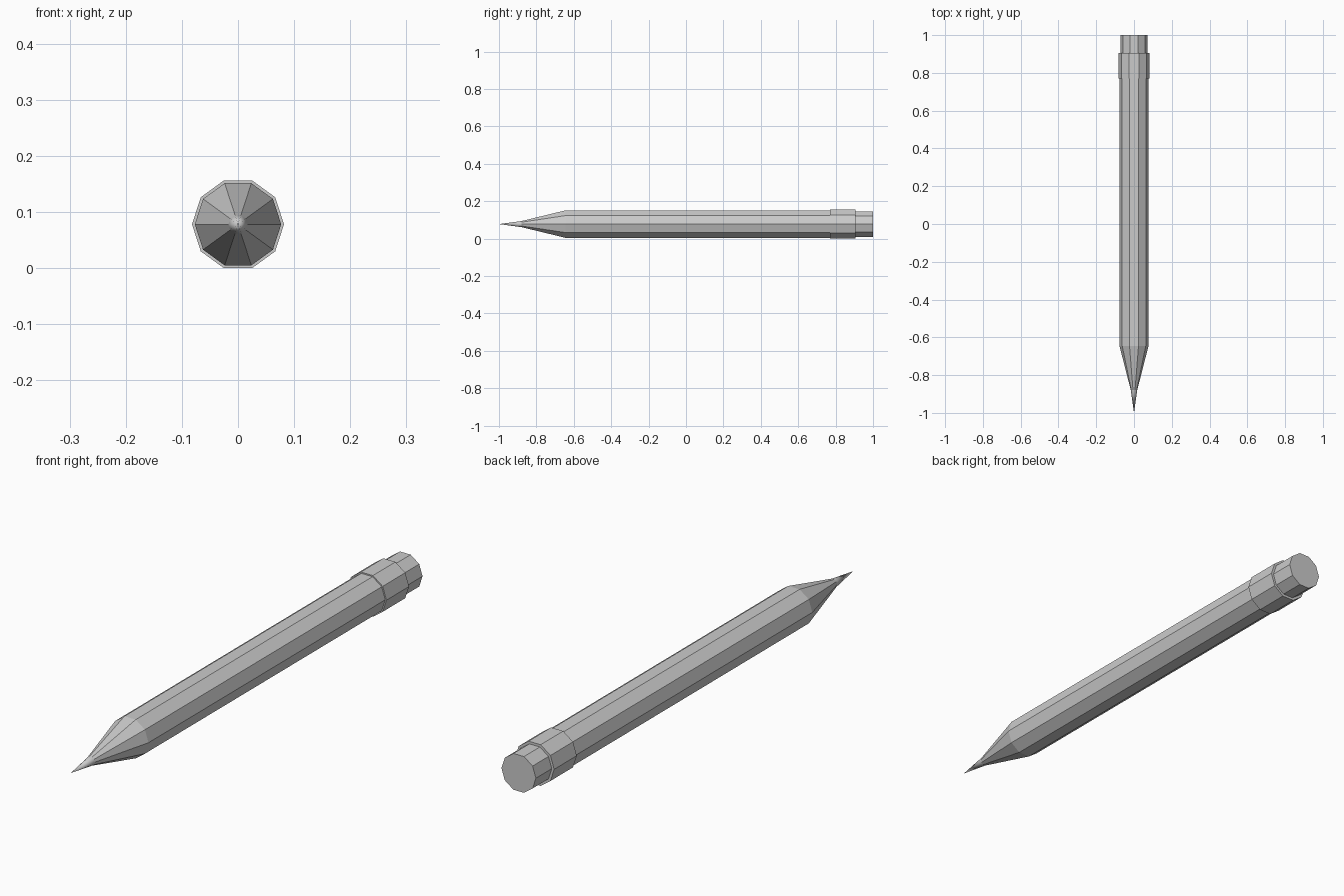
import bpy, bmesh, math

if "Cube" in bpy.data.objects:
    bpy.data.objects.remove(bpy.data.objects["Cube"])

SIDES = 10
ZC = 0.082 * math.sin(math.radians(72))  # axis height: widest flat rests on z = 0


def lathe(name, profile, smooth=False):
    """Closed ten-sided solid along y from (y, radius) pairs."""
    bm = bmesh.new()
    rings = []
    for y, r in profile:
        if r == 0:
            rings.append([bm.verts.new((0, y, ZC))] * SIDES)
        else:
            rings.append([bm.verts.new((r * math.cos(a), y, ZC + r * math.sin(a)))
                          for a in (math.tau * i / SIDES for i in range(SIDES))])
    for lo, hi in zip(rings, rings[1:]):
        for i in range(SIDES):
            j = (i + 1) % SIDES
            quad = [lo[i], lo[j], hi[j], hi[i]]
            face = bm.faces.new(list(dict.fromkeys(quad)))
            face.smooth = smooth
    for (y, r), ring in ((profile[0], rings[0]), (profile[-1], rings[-1])):
        if r:
            bm.faces.new(ring)
    bmesh.ops.recalc_face_normals(bm, faces=bm.faces)
    mesh = bpy.data.meshes.new(name)
    bm.to_mesh(mesh)
    bm.free()
    obj = bpy.data.objects.new(name, mesh)
    bpy.context.collection.objects.link(obj)
    return obj


# Faceted shaft with its sharpened wood cone
lathe("shaft", [(-0.88, 0.017), (-0.645, 0.077), (0.775, 0.077)])
# Smooth lead point
lathe("lead", [(-1.0, 0), (-0.88, 0.017)], smooth=True)
# Slightly wider band holding the eraser
lathe("ferrule", [(0.77, 0.082), (0.905, 0.082)])
# Eraser at the back end
lathe("eraser", [(0.90, 0.072), (1.0, 0.072)])
